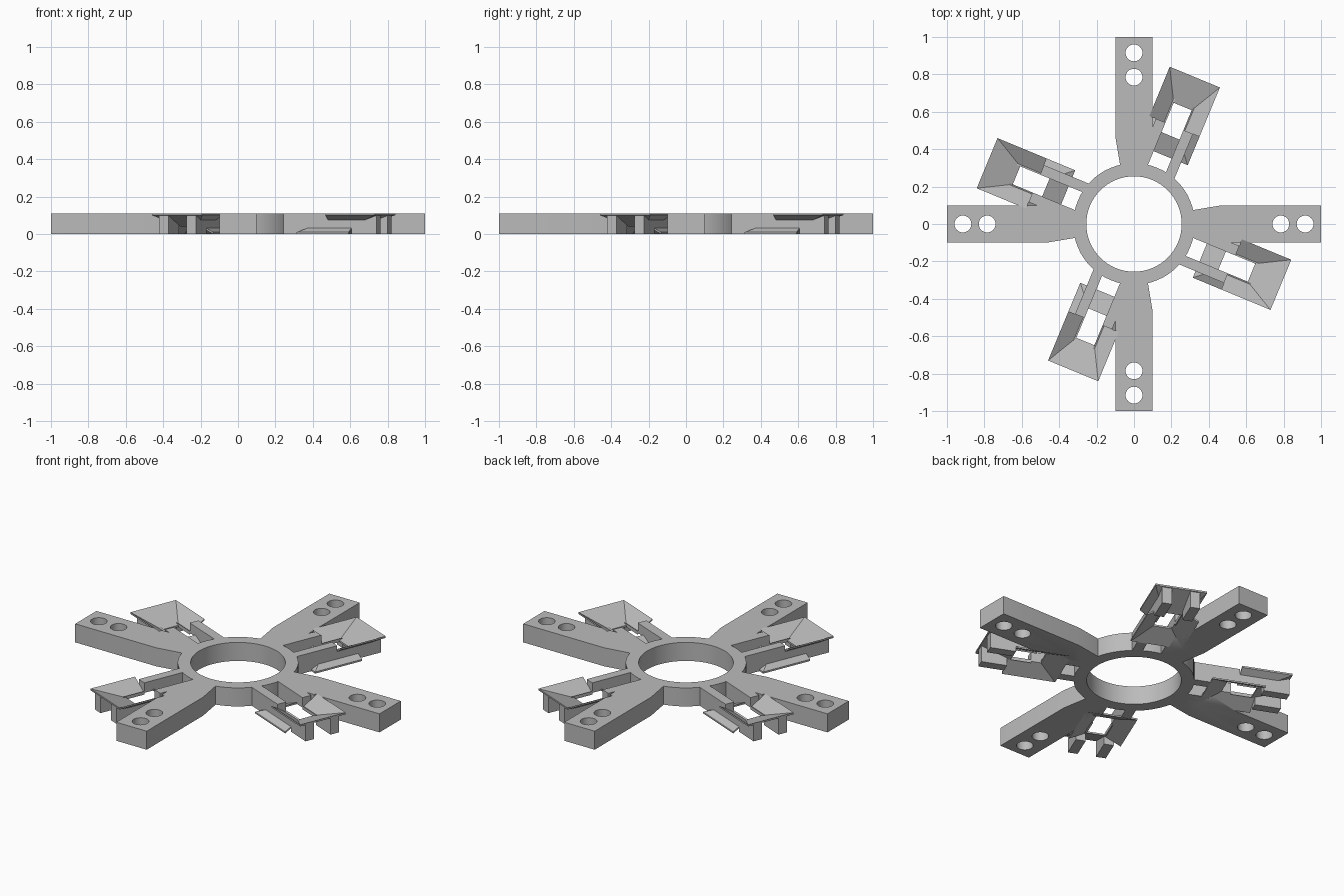
import bpy, bmesh, math
from mathutils import Matrix

cube = bpy.data.objects.get("Cube")
if cube:
    bpy.data.objects.remove(cube, do_unlink=True)

H = 0.11            # overall thickness
MID = 0.05          # throat height of the funnels
TILT = -math.pi / 8  # bracket direction relative to its arm

grey = bpy.data.materials.new("plain_grey")
grey.use_nodes = True
grey.diffuse_color = (0.5, 0.5, 0.5, 1)
grey.node_tree.nodes["Principled BSDF"].inputs["Base Color"].default_value = (0.5, 0.5, 0.5, 1)


def make(name, bm, turn=0.0):
    bmesh.ops.recalc_face_normals(bm, faces=bm.faces[:])
    bmesh.ops.rotate(bm, verts=bm.verts[:], cent=(0, 0, 0), matrix=Matrix.Rotation(turn, 3, 'Z'))
    mesh = bpy.data.meshes.new(name)
    bm.to_mesh(mesh)
    bm.free()
    mesh.materials.append(grey)
    ob = bpy.data.objects.new(name, mesh)
    bpy.context.collection.objects.link(ob)
    return ob


def loft(lower, upper):
    """Closed solid between two matching outlines."""
    bm = bmesh.new()
    lo = [bm.verts.new(p) for p in lower]
    hi = [bm.verts.new(p) for p in upper]
    bm.faces.new(lo)
    bm.faces.new(hi)
    for i in range(len(lo)):
        j = (i + 1) % len(lo)
        bm.faces.new((lo[i], lo[j], hi[j], hi[i]))
    return bm


def prism(outline, z0=0.0, z1=H):
    return loft([(x, y, z0) for x, y in outline], [(x, y, z1) for x, y in outline])


def disc(radius, x=0.0, n=32):
    ring = [(x + radius * math.cos(k * math.tau / n), radius * math.sin(k * math.tau / n))
            for k in range(n)]
    return prism(ring, -0.02, H + 0.02)


def cut(ob, cutters):
    for c in cutters:
        m = ob.modifiers.new("cut", 'BOOLEAN')
        m.operation, m.solver, m.object = 'DIFFERENCE', 'EXACT', c
    bpy.context.view_layer.update()
    ev = ob.evaluated_get(bpy.context.evaluated_depsgraph_get())
    mesh = bpy.data.meshes.new_from_object(ev)
    ob.modifiers.clear()
    ob.data = mesh


def repeat(ob):
    """Four copies around the centre."""
    for k in range(1, 4):
        twin = bpy.data.objects.new(ob.name + "_" + str(k + 1), ob.data)
        twin.rotation_euler.z = k * math.pi / 2
        bpy.context.collection.objects.link(twin)


# Funnel shape: open end, throat end, outer end, and height of the wide rim
W, T = 0.145, 0.052
FUNNELS = {"upper_funnel": (0.565, 0.68, 0.85, H), "lower_funnel": (0.70, 0.51, 0.40, 0.0)}


def rects(u0, um, u1):
    return ([(u0, -W), (u1, -W), (u1, W), (u0, W)],
            [(u0, -T), (um, -T), (um, T), (u0, T)])


def funnel_void(u0, um, u1, rim):
    wide, throat = rects(u0, um, u1)
    return loft([(x, y, MID) for x, y in throat], [(x, y, rim) for x, y in wide])


def funnel_sheet(u0, um, u1, rim):
    """Thin three-sided sloping skin."""
    wide, throat = rects(u0, um, u1)
    bm = bmesh.new()
    step = -0.01 if rim else 0.01
    layers = []
    for dz in (0, step):
        a = [bm.verts.new((x, y, rim + dz)) for x, y in wide]
        b = [bm.verts.new((x, y, MID + dz)) for x, y in throat]
        layers.append((a, b))
        for i in range(3):
            bm.faces.new((a[i], a[i + 1], b[i + 1], b[i]))
    (a, b), (c, d) = layers
    for i in range(3):
        bm.faces.new((a[i], a[i + 1], c[i + 1], c[i]))
        bm.faces.new((b[i], b[i + 1], d[i + 1], d[i]))
    for i in (0, 3):
        bm.faces.new((a[i], b[i], d[i], c[i]))
    return bm


# Cutters
voids = [make(n + "_cutter", funnel_void(*p), TILT) for n, p in FUNNELS.items()]
holes = [make("hole_cutter", disc(0.045, x)) for x in (0.785, 0.915)]
bore = make("bore_cutter", disc(0.255, n=64))

# Central ring
n = 64
hub = make("center_ring", prism([(0.325 * math.cos(k * math.tau / n), 0.325 * math.sin(k * math.tau / n))
                                 for k in range(n)]))
cut(hub, [bore])

# Tapered arm with two bolt holes
half = [(0.29, 0.07), (0.47, 0.1), (1.0, 0.1)]
arm = make("arm", prism(half + [(x, -y) for x, y in reversed(half)]))
cut(arm, holes + voids)

# Bracket rails on both sides of the slot
rails = []
for side, label in ((1, "left_rail"), (-1, "right_rail")):
    rail = make(label, prism([(0.29, side * 0.052), (0.845, side * 0.052),
                              (0.845, side * 0.107), (0.29, side * 0.107)]), TILT)
    cut(rail, voids)
    rails.append(rail)

# Sloping funnel skins
skins = [make(name, funnel_sheet(*p), TILT) for name, p in FUNNELS.items()]

for c in voids + holes + [bore]:
    bpy.data.objects.remove(c, do_unlink=True)

# Smooth round walls, keep edges sharp
bpy.ops.object.select_all(action='DESELECT')
for ob in (hub, arm):
    ob.select_set(True)
bpy.context.view_layer.objects.active = hub
bpy.ops.object.shade_smooth_by_angle(angle=math.radians(30))

for ob in [arm] + rails + skins:
    repeat(ob)
